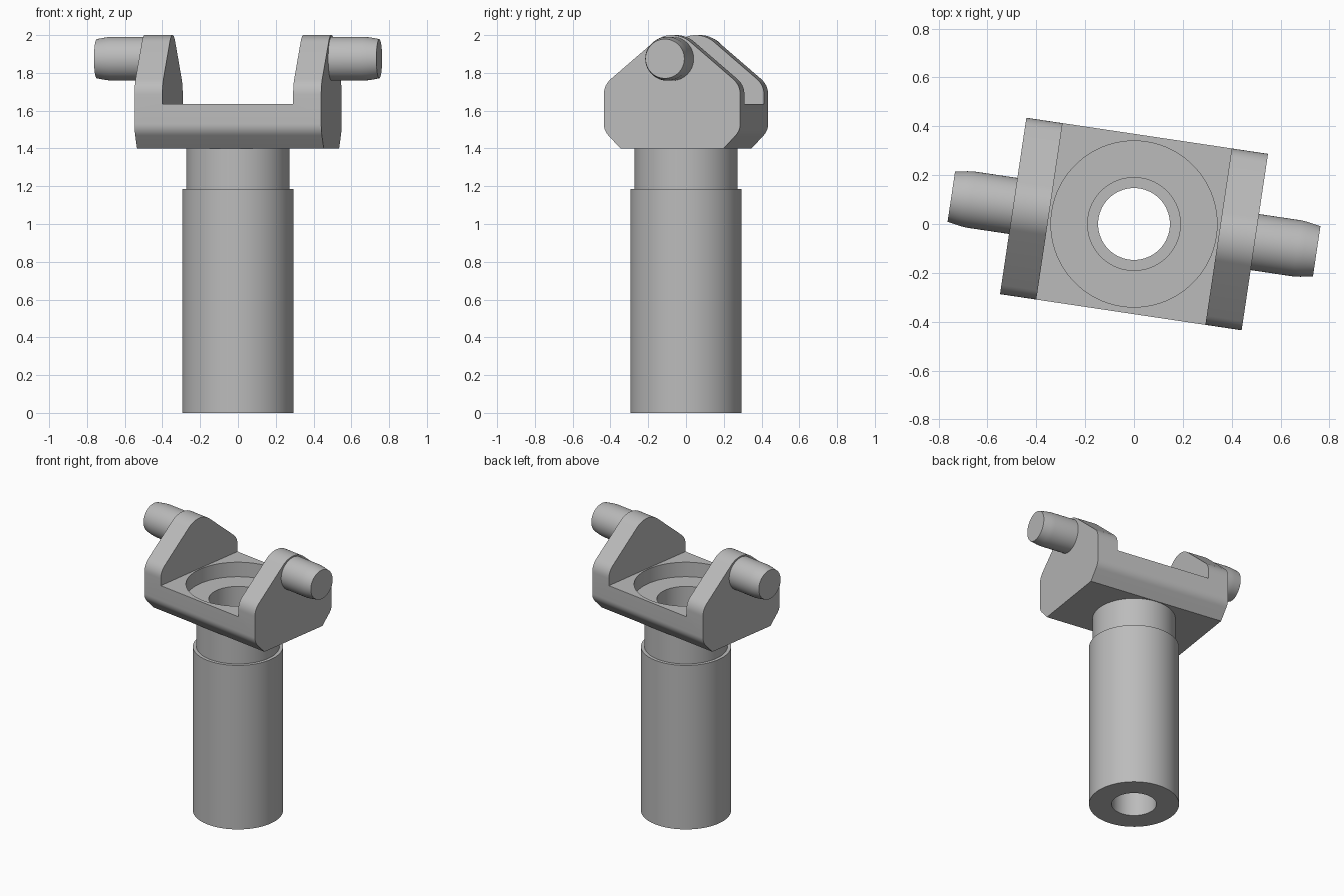
import bpy, bmesh, math
from mathutils import Matrix

if "Cube" in bpy.data.objects:
    bpy.data.objects.remove(bpy.data.objects["Cube"])

TURN = math.radians(-8.5)      # yoke is turned on the column
EAR_BASE, EAR_TOP = 1.40, 2.0
FLOOR_Z = 1.635
PIN_Z = 1.875

grey = bpy.data.materials.new("machined grey")
grey.use_nodes = True
colour = (0.5, 0.5, 0.5, 1)
grey.diffuse_color = colour
grey.node_tree.nodes["Principled BSDF"].inputs["Base Color"].default_value = colour


def make_object(name, bm):
    bmesh.ops.recalc_face_normals(bm, faces=bm.faces)
    mesh = bpy.data.meshes.new(name)
    bm.to_mesh(mesh)
    bm.free()
    mesh.materials.append(grey)
    obj = bpy.data.objects.new(name, mesh)
    bpy.context.collection.objects.link(obj)
    return obj


def lathe(name, profile, segments=96):
    """Closed solid of revolution about z from (radius, height) points."""
    bm = bmesh.new()
    rings = []
    for r, z in profile:
        ring = []
        for i in range(segments):
            a = math.tau * i / segments
            ring.append(bm.verts.new((r * math.cos(a), r * math.sin(a), z)))
        rings.append(ring)
    for low, high in zip(rings, rings[1:]):
        for i in range(segments):
            j = (i + 1) % segments
            bm.faces.new((low[i], low[j], high[j], high[i]))
    bm.faces.new(rings[0])
    bm.faces.new(rings[-1])
    return make_object(name, bm)


def extrude_x(name, outline, x0, x1):
    """Solid with a (y, z) outline swept from x0 to x1."""
    bm = bmesh.new()
    face = bm.faces.new([bm.verts.new((x0, y, z)) for y, z in outline])
    swept = bmesh.ops.extrude_face_region(bm, geom=[face])["geom"]
    moved = [v for v in swept if isinstance(v, bmesh.types.BMVert)]
    bmesh.ops.translate(bm, verts=moved, vec=(x1 - x0, 0, 0))
    return make_object(name, bm)


def cut(obj, cutter):
    mod = obj.modifiers.new("cut", "BOOLEAN")
    mod.operation = "DIFFERENCE"
    mod.solver = "EXACT"
    mod.object = cutter
    bpy.context.view_layer.objects.active = obj
    bpy.ops.object.modifier_apply(modifier=mod.name)


def fillet(p0, p1, p2, steps=8):
    """Rounded corner from p0 to p2 around p1."""
    points = []
    for i in range(steps + 1):
        t = i / steps
        points.append(tuple((1 - t) ** 2 * a + 2 * t * (1 - t) * b + t * t * c
                            for a, b, c in zip(p0, p1, p2)))
    return points


# Yoke: plate profile with chamfered base, rounded shoulders and crown
half = [(0.276, EAR_BASE)]
half += fillet((0.34, 1.468), (0.365, 1.495), (0.365, 1.53))
half += fillet((0.365, 1.685), (0.365, 1.735), (0.327, 1.768))
crown_r = 0.15
for i in range(13):
    a = math.radians(49 + 41 * i / 12)
    half.append((crown_r * math.cos(a), EAR_TOP - crown_r + crown_r * math.sin(a)))
outline = half + [(-y, z) for y, z in reversed(half[:-1])]
yoke = extrude_x("yoke", outline, -0.5, 0.5)

# Slot between the two ears
slot_outline = [(-1, FLOOR_Z), (1, FLOOR_Z), (1, 2.5), (-1, 2.5)]
slot = extrude_x("slot_cutter", slot_outline, -0.35, 0.35)
cut(yoke, slot)
yoke.data.transform(Matrix.Rotation(TURN, 4, "Z"))

# Column with a narrower neck
column = lathe("column", [(0.295, 0), (0.295, 1.185), (0.272, 1.185), (0.272, EAR_BASE)])

# Stepped bore through yoke and column
bore = lathe("bore_cutter", [(0.147, -0.2), (0.147, 1.2), (0.19, 1.2),
                             (0.19, 1.53), (0.34, 1.53), (0.34, 1.8)])
for part in (yoke, column):
    cut(part, bore)

for helper in (slot, bore):
    bpy.data.objects.remove(helper)

# Tapered trunnion pins on the outer faces of the ears
pins = []
for name, side in (("left_pin", 1), ("right_pin", -1)):
    pin = lathe(name, [(0.116, 0.48), (0.116, 0.675), (0.113, 0.705), (0.104, 0.756)], 64)
    pin.data.transform(Matrix.Rotation(TURN, 4, "Z")
                       @ Matrix.Translation((0, 0, PIN_Z))
                       @ Matrix.Rotation(side * math.pi / 2, 4, "Y"))
    pins.append(pin)

# Smooth curved walls, keep machined edges crisp
bpy.ops.object.select_all(action="DESELECT")
for obj in [yoke, column] + pins:
    obj.select_set(True)
bpy.context.view_layer.objects.active = yoke
bpy.ops.object.shade_smooth_by_angle(angle=math.radians(30))
